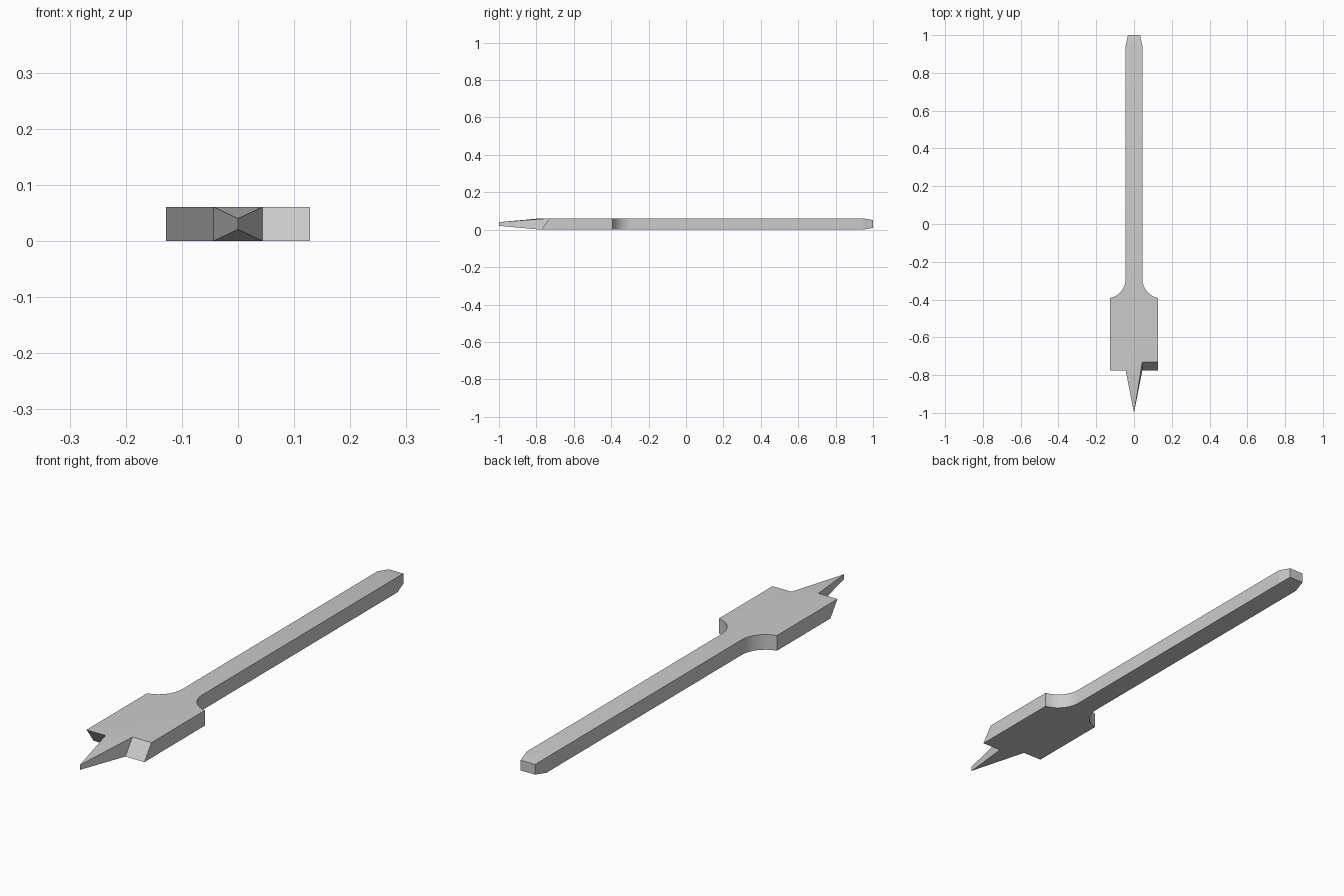
import bpy, bmesh, math

cube = bpy.data.objects.get("Cube")
if cube:
    bpy.data.objects.remove(cube, do_unlink=True)

H = 0.061           # plate thickness
SHANK = 0.044       # half width of shank and spike root
BLADE = 0.128       # half width of blade
EDGE, HEEL = -0.775, -0.73   # leading and trailing lines of the cutting bevels
FILLET_Y, R = -0.29, 0.104   # shoulder arc

steel = bpy.data.materials.new("steel grey")
steel.use_nodes = True
colour = (0.6, 0.6, 0.6, 1)
steel.diffuse_color = colour
steel.node_tree.nodes["Principled BSDF"].inputs["Base Color"].default_value = colour

# Half outline on the +x side, from the spike root back to the shank end
sweep = math.acos((SHANK + R - BLADE) / R)
steps = 10
arc = [(SHANK + R - R * math.cos(sweep * i / steps),
        FILLET_Y - R * math.sin(sweep * i / steps)) for i in range(steps, -1, -1)]
half = arc + [(SHANK, 0.945)]


def outline(z, right_y, left_y):
    """Ring of vertices at one height; the cutting edges differ per side."""
    right = [(SHANK, right_y), (BLADE, right_y)] + half
    left = [(-SHANK, left_y), (-BLADE, left_y)] + [(-x, y) for x, y in half]
    return [bm.verts.new((x, y, z)) for x, y in right + left[::-1]]


bm = bmesh.new()
top = outline(H, HEEL, EDGE)
bottom = outline(0, EDGE, HEEL)
n = len(top)
mid = n // 2        # first left-hand vertex, at the shank end
bm.faces.new(top)
bm.faces.new(bottom[::-1])

# Side walls, left open at the spike root and the shank end
for i in range(n - 1):
    if i != mid - 1:
        bm.faces.new((bottom[i], bottom[i + 1], top[i + 1], top[i]))

# Centring spike ending in a short upright edge
tip_top = bm.verts.new((0, -1, H * 0.66))
tip_low = bm.verts.new((0, -1, H * 0.34))
bm.faces.new((top[0], top[-1], tip_top))
bm.faces.new((bottom[-1], bottom[0], tip_low))
bm.faces.new((bottom[0], top[0], tip_top, tip_low))
bm.faces.new((top[-1], bottom[-1], tip_low, tip_top))

# Tapered shank end
root = [bottom[mid - 1], bottom[mid], top[mid], top[mid - 1]]
end = [bm.verts.new((x, 1, z)) for x, z in
       ((0.032, 0.01), (-0.032, 0.01), (-0.032, H - 0.01), (0.032, H - 0.01))]
for i in range(4):
    j = (i + 1) % 4
    bm.faces.new((root[i], root[j], end[j], end[i]))
bm.faces.new(end)

bmesh.ops.recalc_face_normals(bm, faces=bm.faces)
mesh = bpy.data.meshes.new("spade_drill_bit")
bm.to_mesh(mesh)
bm.free()
mesh.materials.append(steel)
bit = bpy.data.objects.new("spade_drill_bit", mesh)
bpy.context.collection.objects.link(bit)

# Smooth shoulder arcs, sharp everywhere else
bpy.ops.object.select_all(action='DESELECT')
bit.select_set(True)
bpy.context.view_layer.objects.active = bit
bpy.ops.object.shade_smooth_by_angle(angle=math.radians(12))
